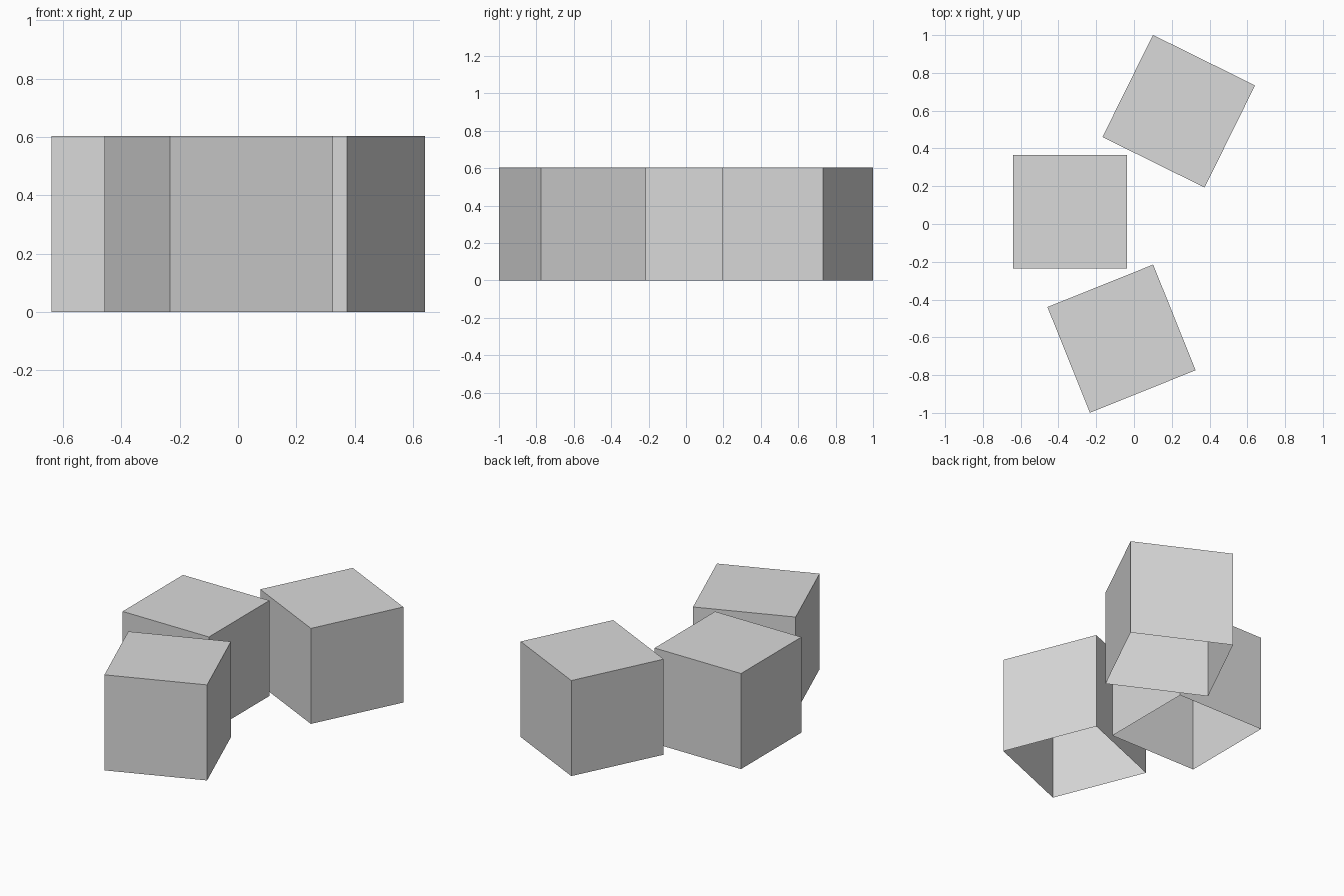
import bpy
import bmesh
from math import radians

default = bpy.data.objects.get("Cube")
if default:
    bpy.data.objects.remove(default, do_unlink=True)

SIDE = 0.603

# Plain grey shared by every block
grey = bpy.data.materials.new("light_grey")
grey.use_nodes = True
colour = (0.7, 0.7, 0.7, 1)
grey.diffuse_color = colour
grey.node_tree.nodes["Principled BSDF"].inputs["Base Color"].default_value = colour


def add_block(name, x, y, turn):
    """Hollow cube, open underneath, turned about the vertical."""
    mesh = bpy.data.meshes.new(name)
    bm = bmesh.new()
    bmesh.ops.create_cube(bm, size=SIDE)
    bottom = [f for f in bm.faces if f.normal.z < -0.5]
    bmesh.ops.delete(bm, geom=bottom, context="FACES")
    bm.to_mesh(mesh)
    bm.free()
    mesh.materials.append(grey)
    block = bpy.data.objects.new(name, mesh)
    block.location = (x, y, SIDE / 2)
    block.rotation_euler.z = radians(turn)
    bpy.context.collection.objects.link(block)


# Three loose blocks in an arc
add_block("middle_block", -0.339, 0.065, 0)
add_block("back_block", 0.237, 0.597, -26.3)
add_block("front_block", -0.066, -0.607, 21.9)
